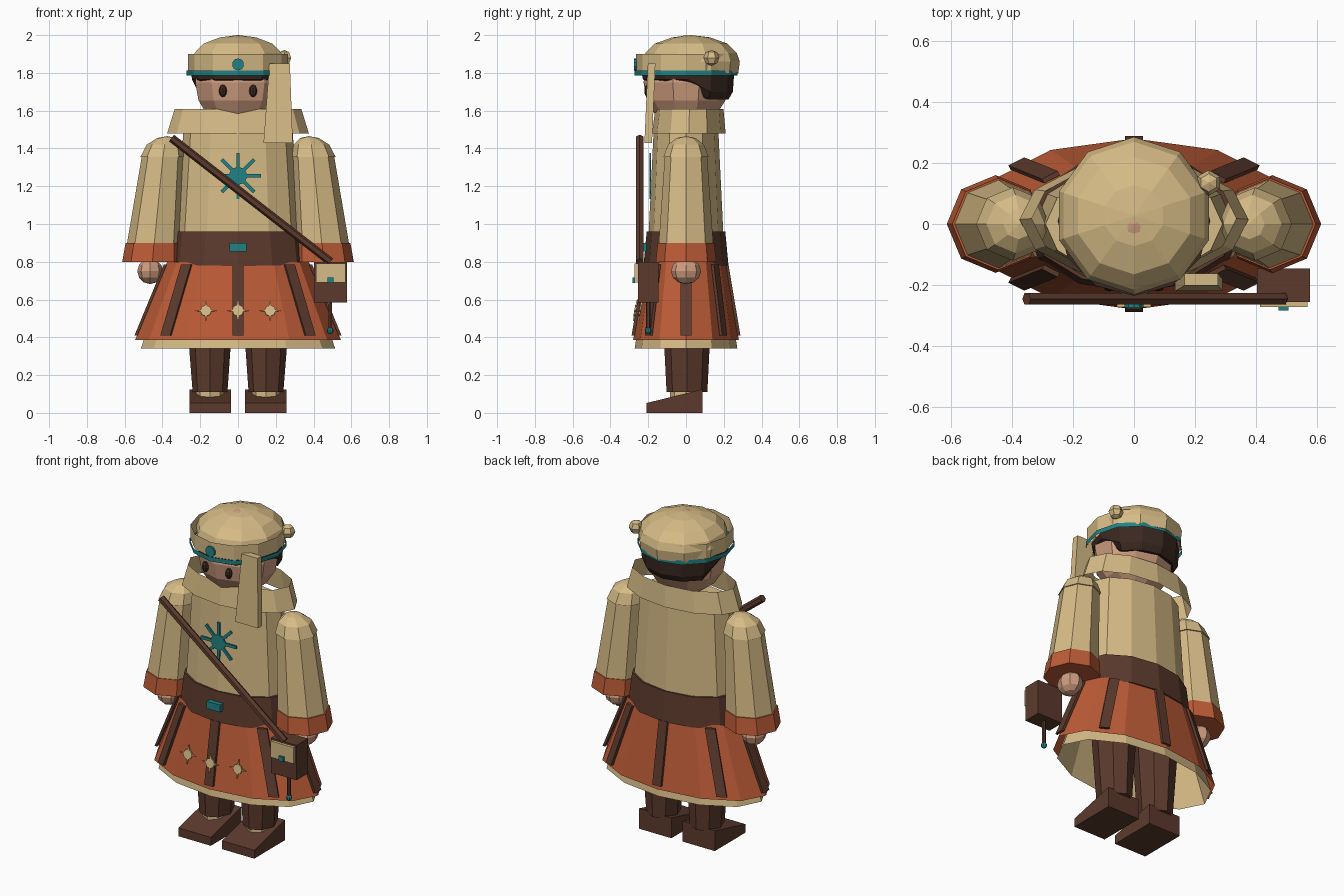
import bpy, bmesh
from math import sin, cos, pi, radians
from mathutils import Vector, Matrix

if "Cube" in bpy.data.objects:
    bpy.data.objects.remove(bpy.data.objects["Cube"])


def material(name, rgb):
    lin = [((c / 255 + 0.055) / 1.055) ** 2.4 for c in rgb] + [1]
    m = bpy.data.materials.new(name)
    m.use_nodes = True
    m.diffuse_color = lin
    m.node_tree.nodes["Principled BSDF"].inputs["Base Color"].default_value = lin
    return m


TAN = material("sand cloth", (214, 187, 134))
RUST = material("rust cloth", (189, 92, 55))
BROWN = material("brown leather", (92, 58, 45))
TEAL = material("teal", (32, 130, 134))
SKIN = material("skin", (208, 158, 128))
HAIR = material("dark hair", (58, 40, 32))


def finish(name, bm, mat):
    bmesh.ops.recalc_face_normals(bm, faces=bm.faces)
    me = bpy.data.meshes.new(name)
    bm.to_mesh(me)
    bm.free()
    me.materials.append(mat)
    ob = bpy.data.objects.new(name, me)
    bpy.context.collection.objects.link(ob)
    return ob


def loft(name, mat, rings, n=12, caps=True, turn=0.0, tweak=None):
    """Rings are (x, y, z, radius x, radius y), joined bottom to top."""
    bm = bmesh.new()
    loops = []
    for i, (x, y, z, rx, ry) in enumerate(rings):
        loop = []
        for k in range(n):
            a = 2 * pi * k / n + turn
            p = Vector((x + rx * cos(a), y + ry * sin(a), z))
            loop.append(bm.verts.new(tweak(i, p) if tweak else p))
        loops.append(loop)
    for lo, hi in zip(loops, loops[1:]):
        for k in range(n):
            j = (k + 1) % n
            bm.faces.new((lo[k], lo[j], hi[j], hi[k]))
    if caps:
        bm.faces.new(loops[0])
        bm.faces.new(loops[-1])
    return finish(name, bm, mat)


def box(name, mat, lo, hi, rot=None, pivot=(0, 0, 0), tweak=None):
    lo, hi = Vector(lo), Vector(hi)
    bm = bmesh.new()
    bmesh.ops.create_cube(bm, size=1)
    for v in bm.verts:
        v.co = (lo + hi) / 2 + v.co * (hi - lo)
        if tweak:
            v.co = tweak(v.co)
        if rot:
            v.co = rot @ v.co
        v.co += Vector(pivot)
    return finish(name, bm, mat)


def ball(name, mat, centre, size, seg=8, rings=6):
    bm = bmesh.new()
    bmesh.ops.create_uvsphere(bm, u_segments=seg, v_segments=rings, radius=1)
    for v in bm.verts:
        v.co = Vector(centre) + v.co * Vector(size)
    return finish(name, bm, mat)


def rod(name, mat, a, b, r, n=6):
    a, b = Vector(a), Vector(b)
    bm = bmesh.new()
    m = Matrix.Translation((a + b) / 2) @ (b - a).to_track_quat('Z', 'Y').to_matrix().to_4x4()
    bmesh.ops.create_cone(bm, cap_ends=True, segments=n, radius1=r, radius2=r,
                          depth=(b - a).length, matrix=m)
    return finish(name, bm, mat)


def star(name, mat, centre, outer, inner, points, depth, tilt=0.0):
    """Flat pointed plate facing the front."""
    bm = bmesh.new()
    loop = []
    for k in range(points * 2):
        r, a = (outer, inner)[k % 2], pi * k / points
        loop.append(bm.verts.new((r * sin(a), 0, r * cos(a))))
    ext = bmesh.ops.extrude_face_region(bm, geom=[bm.faces.new(loop)])
    for v in ext["geom"]:
        if isinstance(v, bmesh.types.BMVert):
            v.co.y -= depth
    bm.transform(Matrix.Translation(centre) @ Matrix.Rotation(tilt, 4, 'X'))
    return finish(name, bm, mat)


# Robe, skirts and belt
loft("torso", TAN, [(0, 0, 0.90, 0.33, 0.20), (0, 0, 1.48, 0.29, 0.172)])
loft("under_skirt", TAN, [(0, 0, 0.34, 0.515, 0.272), (0, 0, 0.80, 0.35, 0.20)], caps=False)
loft("skirt", RUST, [(0, 0, 0.385, 0.545, 0.28), (0, 0, 0.80, 0.375, 0.212)], caps=False)
loft("belt", BROWN, [(0, 0, 0.78, 0.362, 0.225), (0, 0, 0.96, 0.34, 0.208)])
box("buckle", TEAL, (-0.045, -0.24, 0.855), (0.045, -0.21, 0.90))

# Leather strips running down the skirt
for k in range(8):
    a = k * pi / 4
    top = Vector((0.385 * cos(a), 0.217 * sin(a), 0.785))
    low = Vector((0.54 * cos(a), 0.28 * sin(a), 0.41))
    side = Vector((-0.545 * sin(a), 0.28 * cos(a), 0)).normalized() * 0.029
    out = side.cross(Vector((0, 0, 1))).normalized() * 0.008
    bm = bmesh.new()
    vs = [bm.verts.new(p + s * side + o * out)
          for p in (top, low) for s in (-1, 1) for o in (-1, 1)]
    bmesh.ops.convex_hull(bm, input=vs)
    finish("skirt_strip", bm, BROWN)

# Small stars on the skirt front
for x, y in ((-0.17, -0.238), (0, -0.263), (0.17, -0.238)):
    star("skirt_star", TAN, (x, y, 0.54), 0.056, 0.012, 4, 0.009, radians(-10))
    star("skirt_star_centre", TAN, (x, y - 0.002, 0.54), 0.03, 0.03, 4, 0.009, radians(-10))

# Sun emblem on the chest
star("sun_disc", TEAL, (0, -0.185, 1.255), 0.048, 0.048, 5, 0.009)
for k in range(8):
    box("sun_ray", TEAL, (-0.009, -0.009, 0.03), (0.009, 0, 0.122),
        Matrix.Rotation(k * pi / 4, 3, 'Y'), (0, -0.184, 1.255))

# Collar and head
loft("collar", TAN, [(0, 0.015, 1.48, 0.375, 0.195), (0, 0.018, 1.61, 0.335, 0.18)], caps=False)
ball("head", SKIN, (0, 0, 1.75), (0.238, 0.225, 0.25), 10, 8)
for s in (-1, 1):
    ball("eye", HAIR, (s * 0.08, -0.203, 1.705), (0.021, 0.018, 0.033), 8, 6)


# Hair hangs low at the back and short over the brow
def hang(i, p):
    if i < 2:
        p.z = (1.66, 1.70)[i] if p.y > 0.06 else (1.75, 1.765)[i]
    return p


loft("hair", HAIR, [(0, 0.01, 1.66, 0.22, 0.215), (0, 0.01, 1.70, 0.243, 0.238),
                    (0, 0.01, 1.80, 0.25, 0.245)], tweak=hang)

# Wrapped headgear
loft("head_band", TEAL, [(0, 0, 1.785, 0.272, 0.272), (0, 0, 1.812, 0.272, 0.272)], caps=False)
loft("head_wrap", TAN, [(0, 0, 1.81, 0.265, 0.265), (0, 0, 1.90, 0.265, 0.265)], caps=False)
loft("cap_dome", TAN, [(0, 0.027, z, r, r) for z, r in
                       ((1.80, 0.25), (1.86, 0.258), (1.905, 0.242), (1.955, 0.192),
                        (1.988, 0.1), (2.0, 0.002))], n=10, turn=pi / 10)
ball("wrap_knot", TAN, (0.245, 0.135, 1.88), (0.042, 0.042, 0.042), 6, 4)
star("wrap_gem", TEAL, (0, -0.262, 1.845), 0.032, 0.032, 5, 0.012)


def flare(p):
    if p.z > 1.6:
        p.x = 0.22 + (p.x - 0.212) * 0.7
        p.y += 0.018
    return p


box("wrap_tail", TAN, (0.135, -0.22, 1.43), (0.29, -0.18, 1.85), tweak=flare)

# Arms, hands, legs and shoes on both sides
for s in (-1, 1):
    loft("sleeve", TAN, [(s * x, 0, z, r, r) for x, z, r in
                         ((0.447, 0.86, 0.147), (0.397, 1.36, 0.112))], n=8)
    loft("shoulder_cap", TAN, [(s * x, 0, z, r, r) for x, z, r in
                               ((0.397, 1.355, 0.12), (0.388, 1.42, 0.095),
                                (0.378, 1.455, 0.05), (0.375, 1.465, 0.002))], n=8)
    loft("cuff", RUST, [(s * 0.453, 0, 0.80, 0.16, 0.16), (s * 0.445, 0, 0.90, 0.15, 0.15)], n=8)
    ball("hand", SKIN, (s * 0.465, 0, 0.75), (0.068, 0.08, 0.068), 8, 6)
    loft("ankle", TAN, [(s * 0.148, 0, 0.07, 0.075, 0.085), (s * 0.148, 0, 0.14, 0.075, 0.085)], n=8)
    loft("trouser_leg", BROWN, [(s * 0.148, 0.005, 0.11, 0.092, 0.108),
                                (s * 0.15, 0.005, 0.55, 0.125, 0.13)], n=8)

    def slope(p):
        if p.z > 0.1 and p.y < 0:
            p.z = 0.052
        return p

    box("shoe", BROWN, (s * 0.148 - 0.11, -0.21, 0), (s * 0.148 + 0.11, 0.088, 0.125), tweak=slope)

# Shoulder strap, satchel and tassel
rod("strap", BROWN, (-0.352, -0.245, 1.455), (0.49, -0.245, 0.80), 0.022)
box("satchel", BROWN, (0.402, -0.255, 0.585), (0.577, -0.145, 0.80))
box("satchel_flap", TAN, (0.412, -0.272, 0.69), (0.568, -0.25, 0.79))
box("satchel_clasp", TEAL, (0.474, -0.284, 0.688), (0.506, -0.27, 0.718))
rod("tassel_cord", BROWN, (0.488, -0.20, 0.44), (0.488, -0.20, 0.60), 0.011)
ball("tassel_bead", TEAL, (0.488, -0.20, 0.435), (0.018, 0.018, 0.018), 8, 6)
